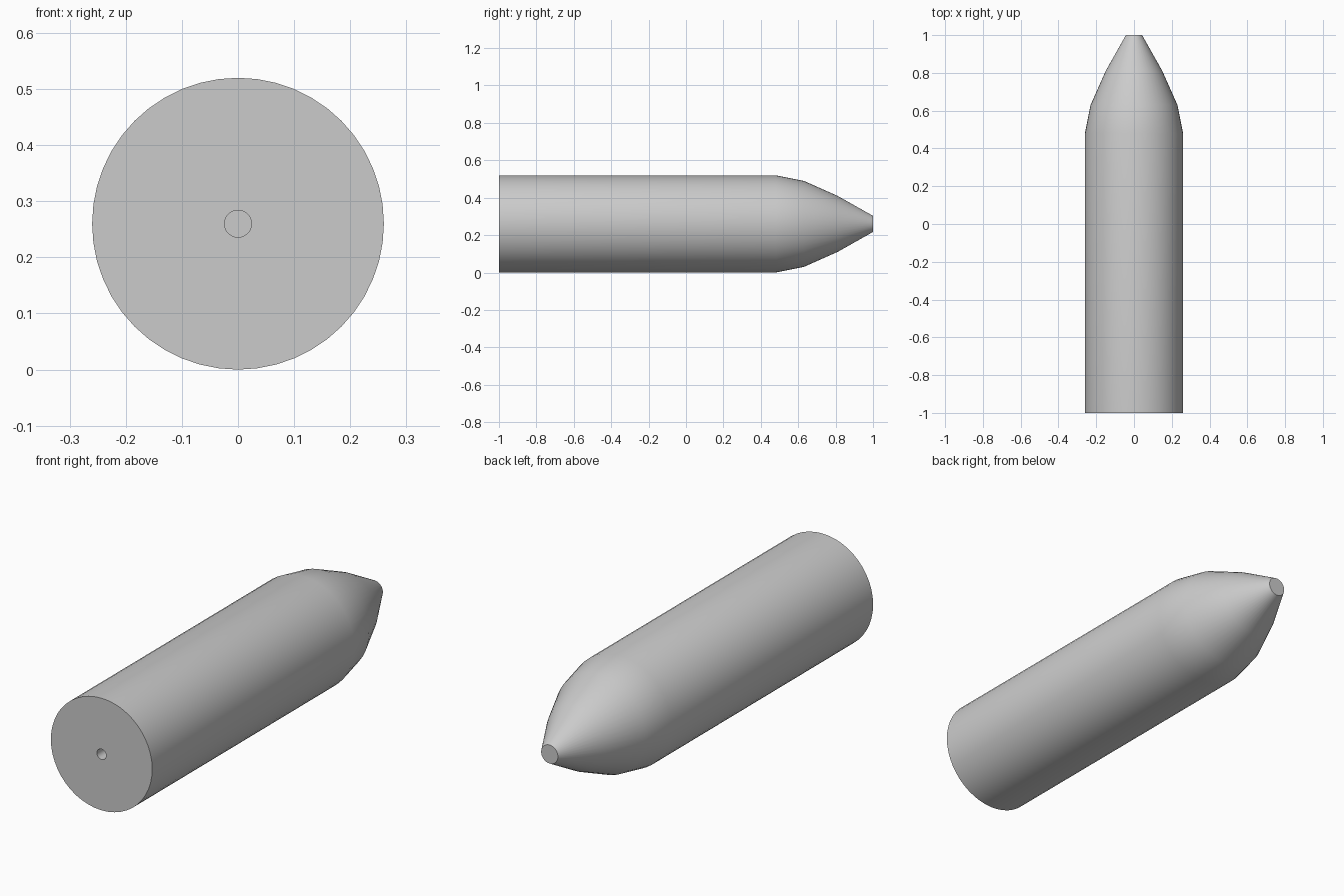
import bpy
import bmesh
import math
from mathutils import Matrix

if "Cube" in bpy.data.objects:
    bpy.data.objects.remove(bpy.data.objects["Cube"])

SIDES = 48
RADIUS = 0.26


def make_material(name, colour):
    mat = bpy.data.materials.new(name)
    mat.use_nodes = True
    mat.diffuse_color = colour
    mat.node_tree.nodes["Principled BSDF"].inputs["Base Color"].default_value = colour
    return mat


def lathe_along_y(name, profile, mat):
    """Spin (radius, y) points around the y axis; the profile starts and ends in flat caps."""
    bm = bmesh.new()
    rings = []
    for r, y in profile:
        ring = []
        for i in range(SIDES):
            a = math.tau * i / SIDES
            ring.append(bm.verts.new((r * math.sin(a), y, r * math.cos(a))))
        rings.append(ring)
    for a, b in zip(rings, rings[1:]):
        for i in range(SIDES):
            j = (i + 1) % SIDES
            bm.faces.new((a[i], a[j], b[j], b[i]))
    bm.faces.new(rings[0])
    bm.faces.new(rings[-1])
    bmesh.ops.recalc_face_normals(bm, faces=bm.faces)
    bm.transform(Matrix.Translation((0, 0, RADIUS)))
    mesh = bpy.data.meshes.new(name)
    bm.to_mesh(mesh)
    bm.free()
    mesh.materials.append(mat)
    obj = bpy.data.objects.new(name, mesh)
    bpy.context.collection.objects.link(obj)
    return obj


grey = make_material("plain grey", (0.6, 0.6, 0.6, 1))

# Body: bored base, straight barrel, tapered nose with a flat tip
profile = [
    (0.024, -0.8), (0.024, -1.0),
    (RADIUS, -1.0), (RADIUS, 0.48),
    (0.23, 0.63), (0.15, 0.81), (0.043, 1.0),
]
body = lathe_along_y("tapered_body", profile, grey)

# Smooth sides, crisp cap and bore edges
bpy.ops.object.select_all(action="DESELECT")
body.select_set(True)
bpy.context.view_layer.objects.active = body
bpy.ops.object.shade_smooth_by_angle(angle=math.radians(35))
